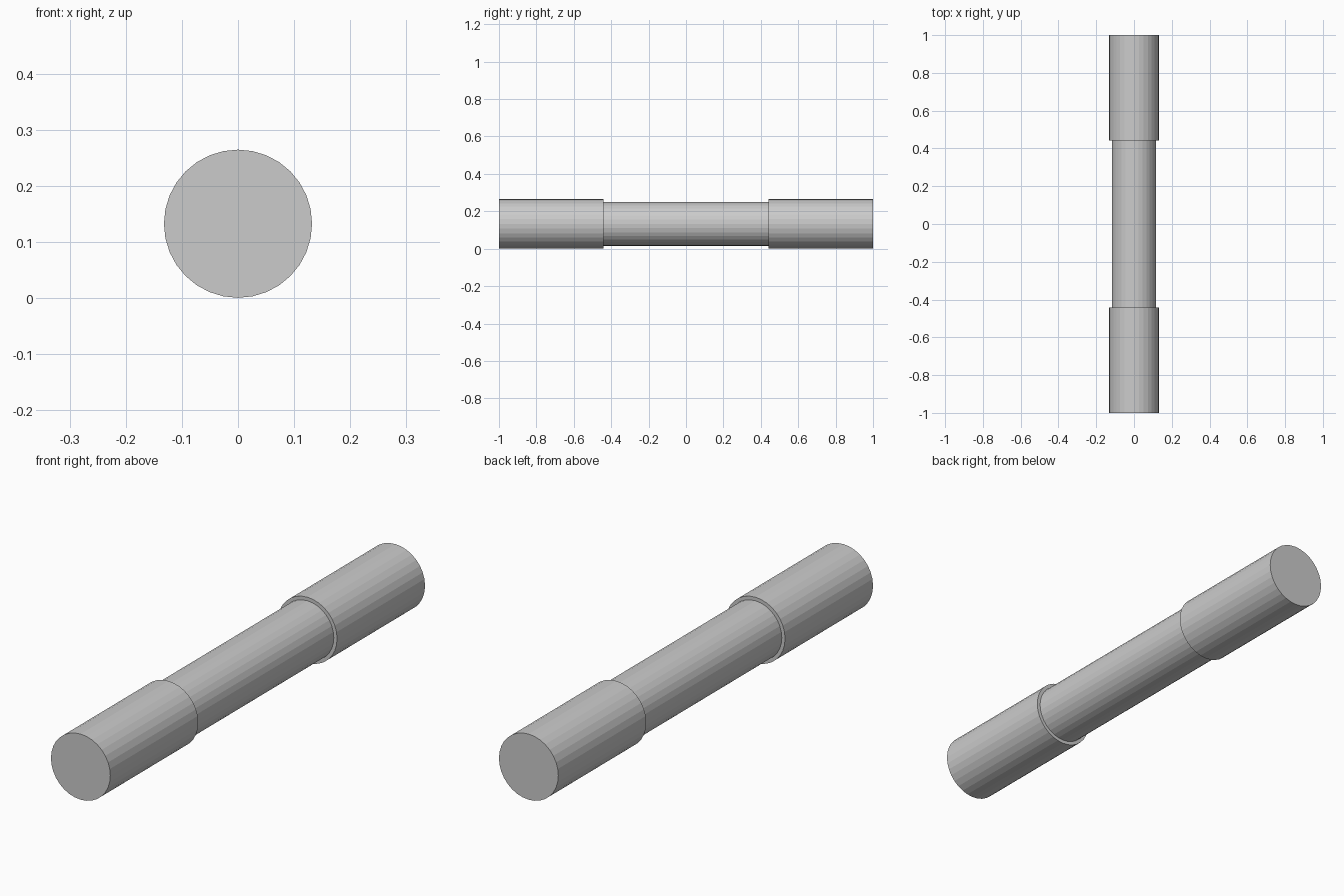
import bpy
import math

if "Cube" in bpy.data.objects:
    bpy.data.objects.remove(bpy.data.objects["Cube"])

AXIS_Z = 0.1325   # height of the bar's centre line
SIDES = 32


def rod(name, radius, y0, y1):
    """Closed flat-faced cylinder lying along y."""
    bpy.ops.mesh.primitive_cylinder_add(
        vertices=SIDES, radius=radius, depth=y1 - y0,
        location=(0, (y0 + y1) / 2, AXIS_Z), rotation=(math.pi / 2, 0, 0))
    obj = bpy.context.object
    obj.name = name
    return obj


# Slimmer middle bar
rod("middle_bar", 0.1175, -0.441, 0.441)

# Thicker sleeves at both ends
rod("front_sleeve", 0.132, -1.0, -0.441)
rod("back_sleeve", 0.132, 0.441, 1.0)
